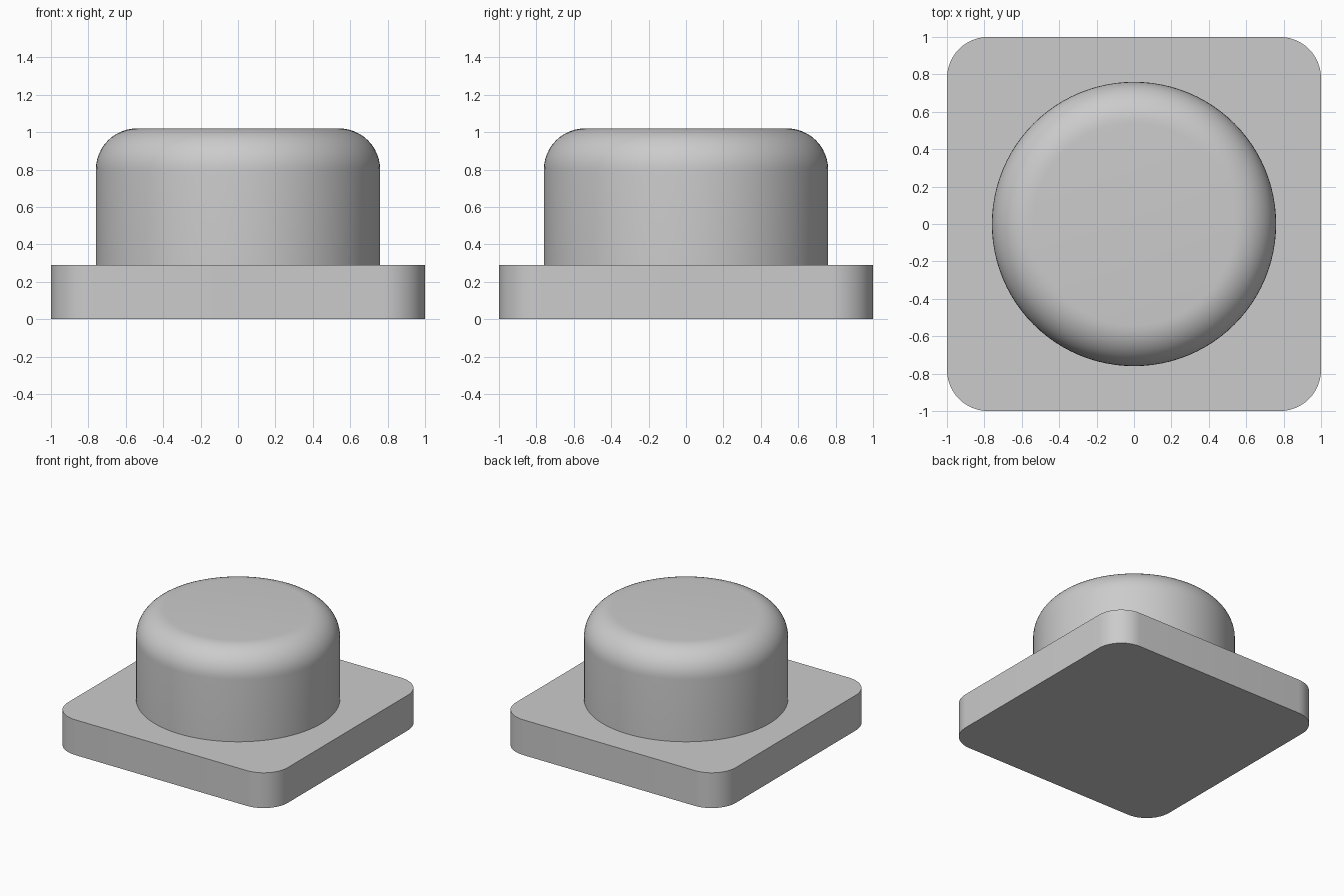
import bpy, bmesh
from math import sin, cos, pi, radians

cube = bpy.data.objects.get("Cube")
if cube:
    bpy.data.objects.remove(cube, do_unlink=True)

BASE_TOP = 0.29
TOP = 1.02
CAP_RADIUS = 0.76
ROUND = 0.22

# Single grey plastic
grey = bpy.data.materials.new("plain_grey")
grey.use_nodes = True
colour = (0.6, 0.6, 0.6, 1)
grey.diffuse_color = colour
grey.node_tree.nodes["Principled BSDF"].inputs["Base Color"].default_value = colour


def add_part(name, bm):
    bmesh.ops.recalc_face_normals(bm, faces=bm.faces)
    mesh = bpy.data.meshes.new(name)
    bm.to_mesh(mesh)
    bm.free()
    mesh.materials.append(grey)
    part = bpy.data.objects.new(name, mesh)
    bpy.context.collection.objects.link(part)
    bpy.ops.object.select_all(action="DESELECT")
    part.select_set(True)
    bpy.context.view_layer.objects.active = part
    bpy.ops.object.shade_smooth_by_angle(angle=radians(30))
    return part


# Square base plate with rounded vertical corners
bm = bmesh.new()
bmesh.ops.create_cube(bm, size=2)
for v in bm.verts:
    v.co.z = BASE_TOP if v.co.z > 0 else 0
corners = [e for e in bm.edges if abs(e.verts[0].co.z - e.verts[1].co.z) > 0.1]
bmesh.ops.bevel(bm, geom=corners, offset=ROUND, segments=12,
                profile=0.5, affect="EDGES")
add_part("base_plate", bm)

# Round cap: straight wall, quarter-round shoulder and flat top
profile = [(CAP_RADIUS, BASE_TOP)]
steps = 12
for i in range(steps + 1):
    a = pi / 2 * i / steps
    profile.append((CAP_RADIUS - ROUND + ROUND * cos(a), TOP - ROUND + ROUND * sin(a)))

bm = bmesh.new()
sides = 96
rings = [[bm.verts.new((r * cos(2 * pi * k / sides), r * sin(2 * pi * k / sides), z))
          for k in range(sides)] for r, z in profile]
for low, high in zip(rings, rings[1:]):
    for k in range(sides):
        n = (k + 1) % sides
        bm.faces.new((low[k], low[n], high[n], high[k]))
bm.faces.new(rings[-1])
add_part("round_cap", bm)
